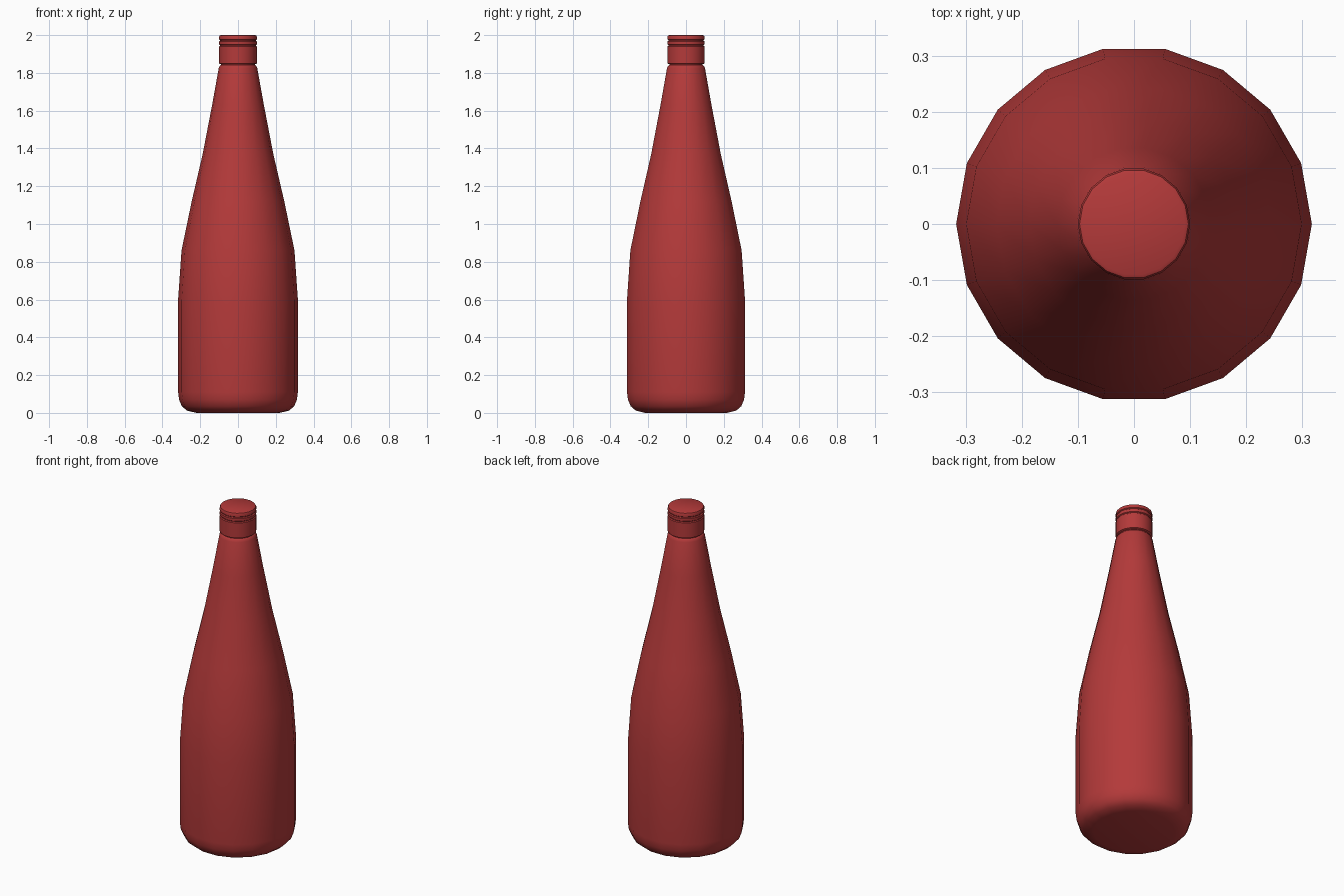
import bpy, bmesh, math

cube = bpy.data.objects.get("Cube")
if cube:
    bpy.data.objects.remove(cube)

SIDES = 18

red = bpy.data.materials.new("dark_red")
red.use_nodes = True
colour = (0.456, 0.042, 0.042, 1)
red.diffuse_color = colour
red.node_tree.nodes["Principled BSDF"].inputs["Base Color"].default_value = colour


def lathe(name, profile, angle):
    """Turn a (radius, height) profile round z and close both ends."""
    bm = bmesh.new()
    rings = []
    for r, z in profile:
        rings.append([bm.verts.new((r * math.cos(math.tau * i / SIDES),
                                    r * math.sin(math.tau * i / SIDES), z))
                      for i in range(SIDES)])
    for low, high in zip(rings, rings[1:]):
        for i in range(SIDES):
            j = (i + 1) % SIDES
            bm.faces.new((low[i], low[j], high[j], high[i]))
    bm.faces.new(rings[0][::-1])
    bm.faces.new(rings[-1])
    mesh = bpy.data.meshes.new(name)
    bm.to_mesh(mesh)
    bm.free()
    mesh.materials.append(red)
    obj = bpy.data.objects.new(name, mesh)
    bpy.context.collection.objects.link(obj)
    bpy.ops.object.select_all(action="DESELECT")
    obj.select_set(True)
    bpy.context.view_layer.objects.active = obj
    bpy.ops.object.shade_smooth_by_angle(angle=math.radians(angle))
    return obj


# Bottle body with rounded foot and long tapering neck
lathe("bottle_body", [
    (0.22, 0), (0.27, 0.012), (0.297, 0.035), (0.312, 0.07), (0.317, 0.11),
    (0.317, 0.6), (0.299, 0.86), (0.245, 1.12), (0.187, 1.37),
    (0.137, 1.63), (0.102, 1.825), (0.097, 1.835), (0.09, 1.842)], 50)

# Narrow neck hidden under the cap
lathe("neck_collar", [(0.09, 1.835), (0.09, 1.86)], 30)

# Screw cap with a pair of grooves near the top
cap = [(0.093, 1.846), (0.1, 1.85), (0.1, 1.936)]
for z in (1.94, 1.966):
    cap += [(0.1, z), (0.095, z + 0.004), (0.095, z + 0.007), (0.1, z + 0.011)]
cap += [(0.1, 1.99), (0.097, 1.997), (0.091, 2.0)]
lathe("screw_cap", cap, 35)
